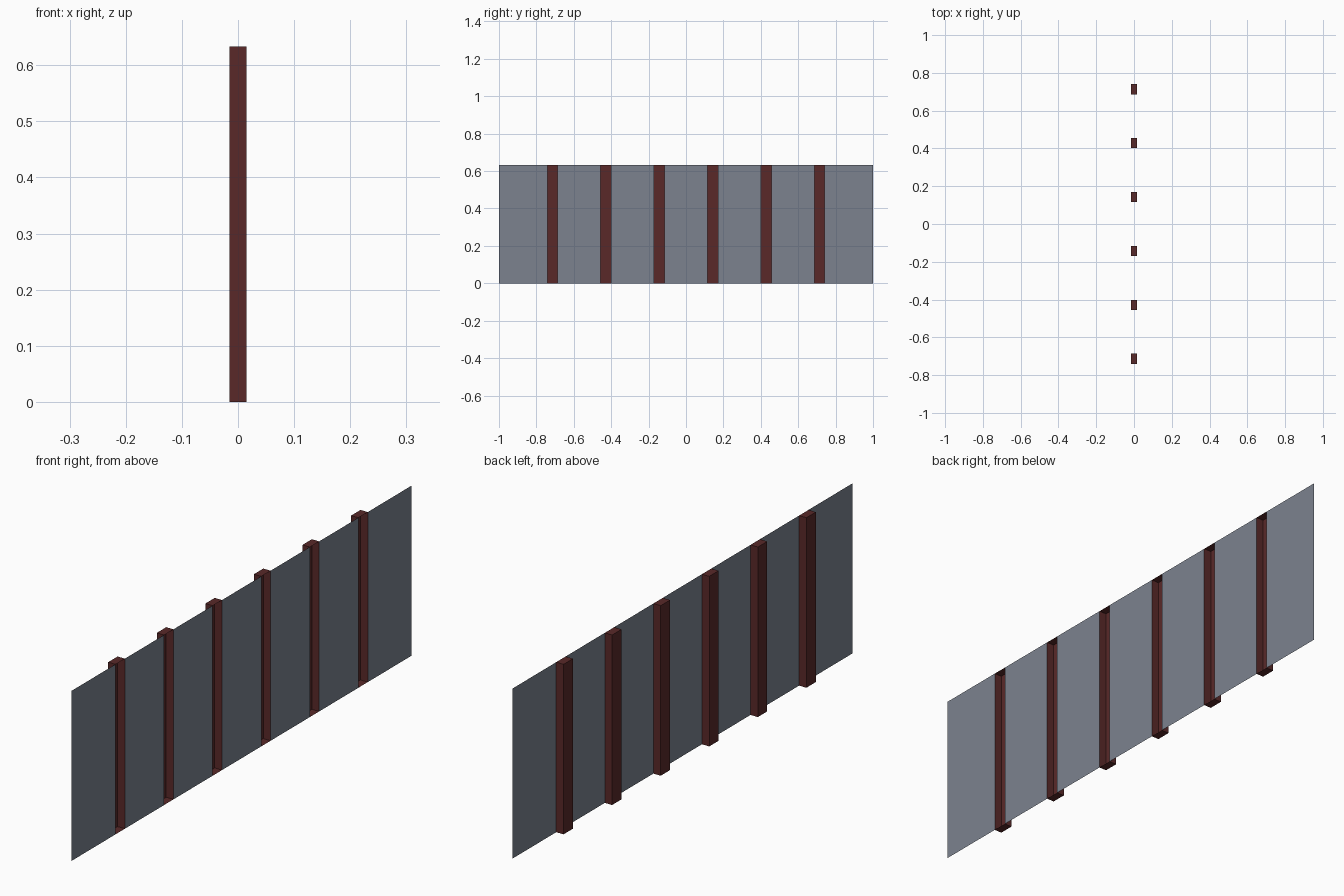
import bpy, bmesh

if "Cube" in bpy.data.objects:
    bpy.data.objects.remove(bpy.data.objects["Cube"])

H = 0.633            # fence height
HX = 0.015           # post half depth
HY = 0.0275          # post half width
POSTS = [(-5 + 2 * i) / 7 for i in range(6)]


def material(name, color):
    m = bpy.data.materials.new(name)
    m.diffuse_color = (*color, 1)
    m.use_nodes = True
    m.node_tree.nodes["Principled BSDF"].inputs["Base Color"].default_value = m.diffuse_color
    return m


def add_object(name, bm, mat):
    me = bpy.data.meshes.new(name)
    bm.to_mesh(me)
    bm.free()
    me.materials.append(mat)
    ob = bpy.data.objects.new(name, me)
    bpy.context.collection.objects.link(ob)
    return ob


red = material("post_red", (0.1, 0.022, 0.022))
grey = material("panel_grey", (0.2, 0.225, 0.275))

# Posts: box channels, open on the +x side
for i, y in enumerate(POSTS):
    bm = bmesh.new()
    bmesh.ops.create_cube(bm, size=1)
    bmesh.ops.scale(bm, vec=(2 * HX, 2 * HY, H), verts=bm.verts)
    bmesh.ops.translate(bm, vec=(0, y, H / 2), verts=bm.verts)
    bm.normal_update()
    open_side = [f for f in bm.faces if f.normal.x > 0.9]
    bmesh.ops.delete(bm, geom=open_side, context='FACES_ONLY')
    add_object(f"post_{i + 1}", bm, red)

# Panels: flat sheets between the posts, flush with the open side
starts = [-1] + [y + HY for y in POSTS]
ends = [y - HY for y in POSTS] + [1]
for i, (a, b) in enumerate(zip(starts, ends)):
    bm = bmesh.new()
    corners = [(HX, a, 0), (HX, b, 0), (HX, b, H), (HX, a, H)]
    bm.faces.new([bm.verts.new(c) for c in corners])
    add_object(f"panel_{i + 1}", bm, grey)
